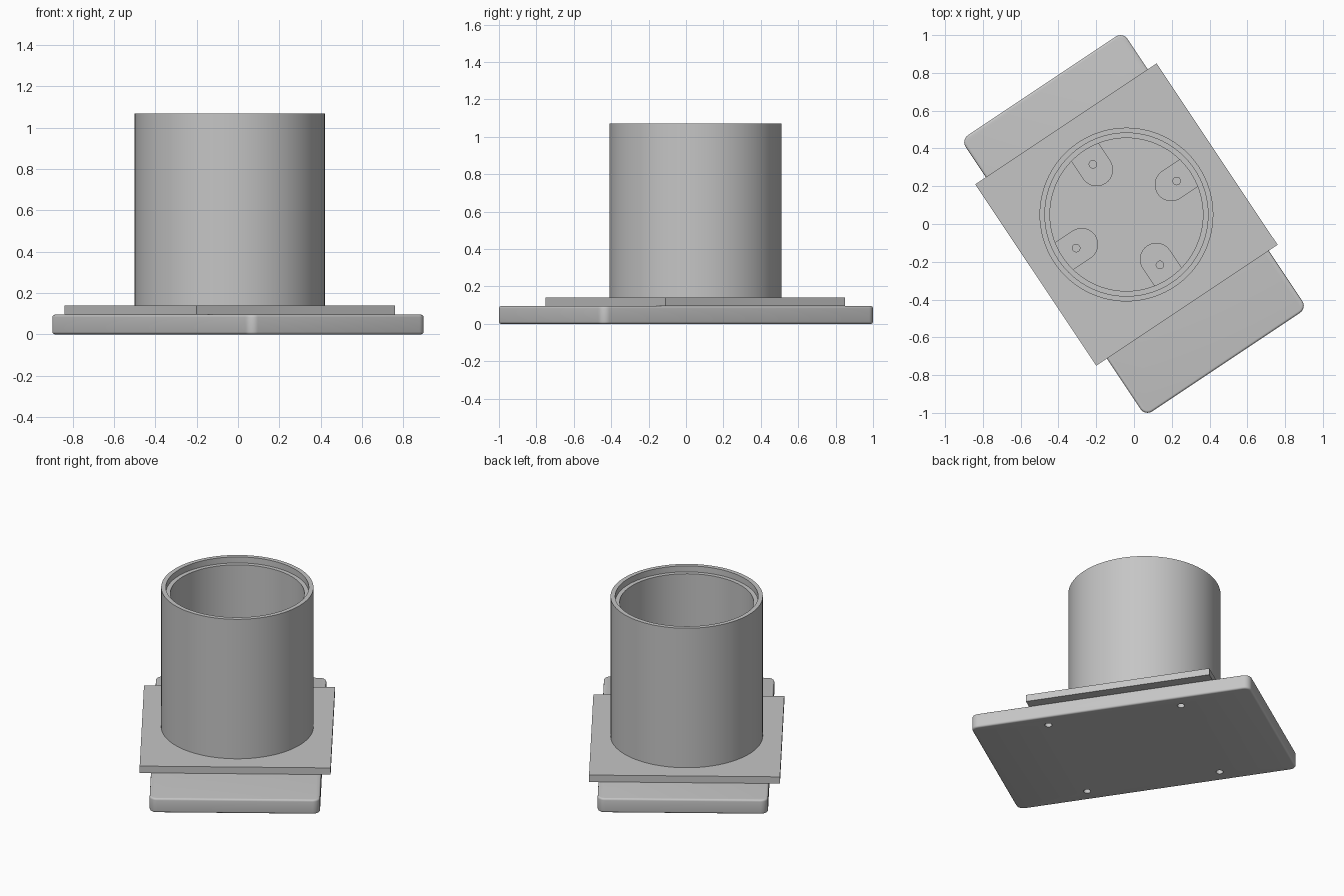
import bpy, bmesh, math
from mathutils import Matrix, Vector

cube = bpy.data.objects.get("Cube")
if cube:
    bpy.data.objects.remove(cube)

TURN = Matrix.Rotation(math.radians(33.7), 4, 'Z')
HUB = Matrix.Translation((-0.04, 0.05, 0)) @ TURN

grey = bpy.data.materials.new("plain_grey")
grey.use_nodes = True
GREY = (0.56, 0.56, 0.56, 1)
grey.diffuse_color = GREY
grey.node_tree.nodes["Principled BSDF"].inputs["Base Color"].default_value = GREY


def finish(name, bm, matrix):
    bmesh.ops.recalc_face_normals(bm, faces=bm.faces)
    mesh = bpy.data.meshes.new(name)
    bm.to_mesh(mesh)
    bm.free()
    mesh.materials.append(grey)
    ob = bpy.data.objects.new(name, mesh)
    ob.matrix_world = matrix
    bpy.context.collection.objects.link(ob)
    return ob


def prism(points, z0, z1):
    bm = bmesh.new()
    face = bm.faces.new([bm.verts.new((x, y, z0)) for x, y in points])
    out = bmesh.ops.extrude_face_region(bm, geom=[face])
    verts = [v for v in out["geom"] if isinstance(v, bmesh.types.BMVert)]
    bmesh.ops.translate(bm, verts=verts, vec=(0, 0, z1 - z0))
    return bm


def arc(cx, cy, r, start, end, n):
    angles = [math.radians(start + (end - start) * i / n) for i in range(n + 1)]
    return [(cx + r * math.cos(a), cy + r * math.sin(a)) for a in angles]


def activate(ob):
    bpy.ops.object.select_all(action='DESELECT')
    ob.select_set(True)
    bpy.context.view_layer.objects.active = ob


def drill(ob, centres, r, z0, z1):
    # one cutter mesh holds every hole, removed after the cut
    bm = bmesh.new()
    for x, y in centres:
        bmesh.ops.create_cone(bm, cap_ends=True, segments=24, radius1=r, radius2=r, depth=z1 - z0,
                              matrix=Matrix.Translation((x, y, (z0 + z1) / 2)))
    cutter = finish("hole_cutter", bm, ob.matrix_world.copy())
    cutter.hide_render = True
    mod = ob.modifiers.new("holes", 'BOOLEAN')
    mod.operation, mod.solver, mod.object = 'DIFFERENCE', 'EXACT', cutter
    activate(ob)
    bpy.ops.object.modifier_apply(modifier=mod.name)
    bpy.data.objects.remove(cutter)


def smooth(ob):
    activate(ob)
    bpy.ops.object.shade_smooth_by_angle(angle=math.radians(32))


# base plate: rounded corners, softened edges, four screw holes underneath
R, HX, HY = 0.045, 0.515, 0.879
outline = []
for i, (sx, sy) in enumerate([(1, 1), (-1, 1), (-1, -1), (1, -1)]):
    outline += arc(sx * (HX - R), sy * (HY - R), R, i * 90, i * 90 + 90, 8)
bm = prism(outline, 0, 0.095)
rims = [e for e in bm.edges if abs(e.verts[0].co.z - e.verts[1].co.z) < 1e-5]
bmesh.ops.bevel(bm, geom=rims, offset=0.012, segments=4, profile=0.5, affect='EDGES')
base = finish("base_plate", bm, TURN)
H = 0.417
drill(base, [(x, y) for x in (-H, H) for y in (-H, H)], 0.022, -0.05, 0.085)
smooth(base)

# square mounting plate
S = 0.577
finish("mounting_plate", prism([(-S, -S), (S, -S), (S, S), (-S, S)], 0.095, 0.14), HUB)

# tube with a stepped rim, spun from its wall section
bm = bmesh.new()
section = [(0.405, 0.13), (0.46, 0.13), (0.46, 1.07), (0.432, 1.07), (0.432, 1.03), (0.405, 1.03)]
verts = [bm.verts.new((r, 0, z)) for r, z in section]
edges = [bm.edges.new((verts[i - 1], verts[i])) for i in range(len(verts))]
bmesh.ops.spin(bm, geom=verts + edges, cent=(0, 0, 0), axis=(0, 0, 1),
               angle=math.tau, steps=96, use_duplicate=False)
bmesh.ops.remove_doubles(bm, verts=bm.verts, dist=1e-4)
smooth(finish("tube", bm, HUB))

# four screw lugs on the floor, rounded toward the middle
W = 0.087
lug_outline = [(0.41, W)] + arc(0.285, 0, W, 90, 270, 20) + [(0.41, -W)]
for i in range(4):
    spot = HUB @ Matrix.Rotation(math.pi / 2 * i, 4, 'Z')
    lug = finish(f"screw_lug_{i + 1}", prism(lug_outline, 0.135, 0.22), spot)
    drill(lug, [(0.32, 0)], 0.02, 0.14, 0.3)
    smooth(lug)
